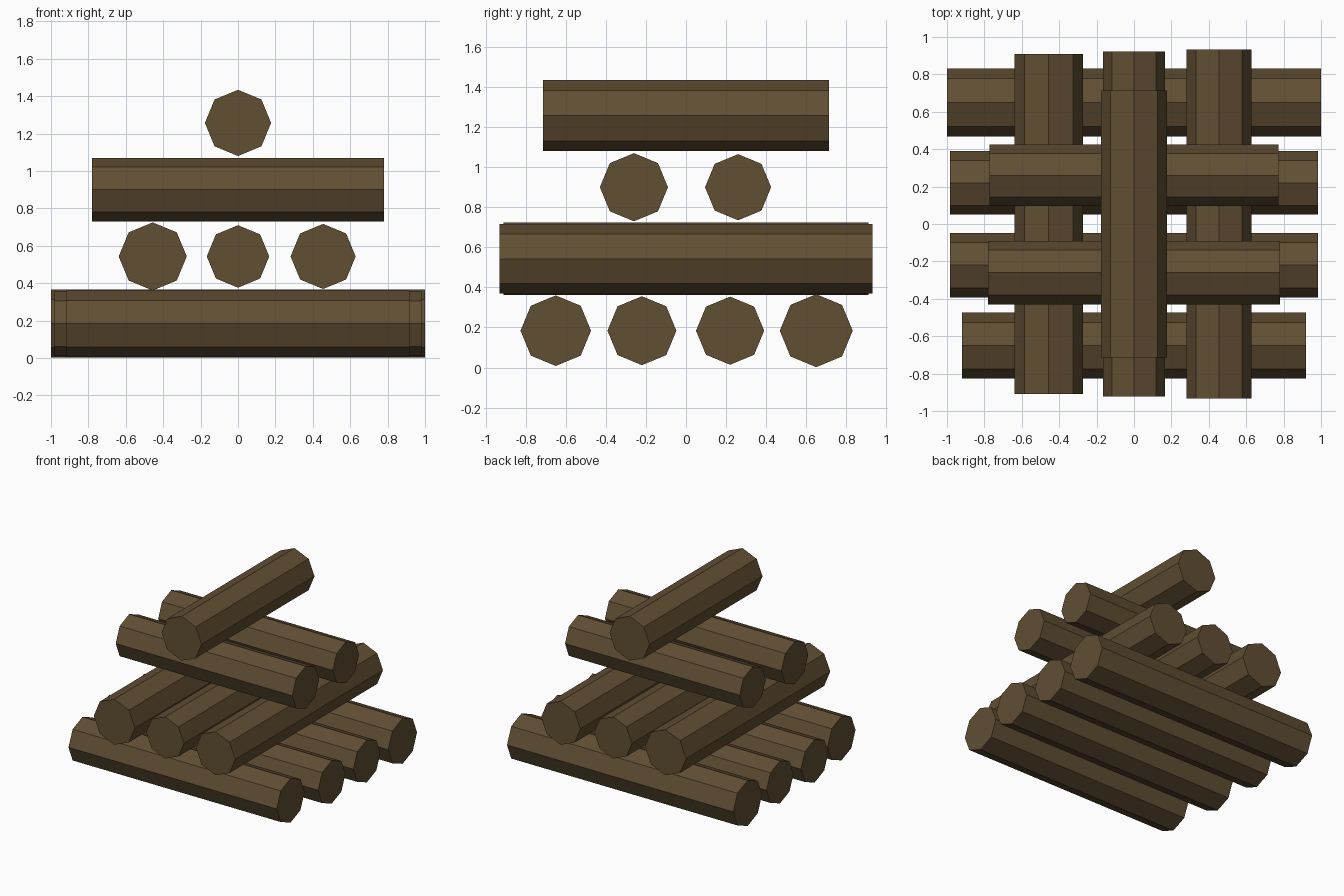
import bpy
import math

if "Cube" in bpy.data.objects:
    bpy.data.objects.remove(bpy.data.objects["Cube"])

# One brown for the whole stack
wood = bpy.data.materials.new("brown wood")
wood.diffuse_color = (0.12, 0.077, 0.034, 1.0)
wood.use_nodes = True
wood.node_tree.nodes["Principled BSDF"].inputs["Base Color"].default_value = wood.diffuse_color


def log(name, axis, offset, z, radius, half):
    """Flat-shaded eight-sided log along x or y, with a corner pointing up."""
    along_x = axis == "x"
    bpy.ops.mesh.primitive_cylinder_add(
        vertices=8, radius=radius, depth=2 * half,
        location=(0, offset, z) if along_x else (offset, 0, z),
        rotation=(0, math.pi / 2, 0) if along_x else (math.pi / 2, 0, 0))
    obj = bpy.context.object
    obj.name = name
    obj.data.materials.append(wood)


# Layers from the ground up: name, direction, height, (offset, radius, half length)
layers = [
    ("bottom_log", "x", 0.184, [(-0.65, 0.176, 0.92), (-0.22, 0.172, 0.983),
                                (0.22, 0.17, 0.985), (0.65, 0.182, 1.0)]),
    ("second_log", "y", 0.543, [(-0.456, 0.182, 0.91), (0.0, 0.167, 0.921),
                                (0.455, 0.174, 0.932)]),
    ("third_log", "x", 0.9, [(-0.26, 0.17, 0.78), (0.26, 0.165, 0.772)]),
    ("top_log", "y", 1.257, [(0.0, 0.177, 0.713)]),
]
for name, axis, z, logs in layers:
    for i, (offset, radius, half) in enumerate(logs, 1):
        log(f"{name}_{i}", axis, offset, z, radius, half)
